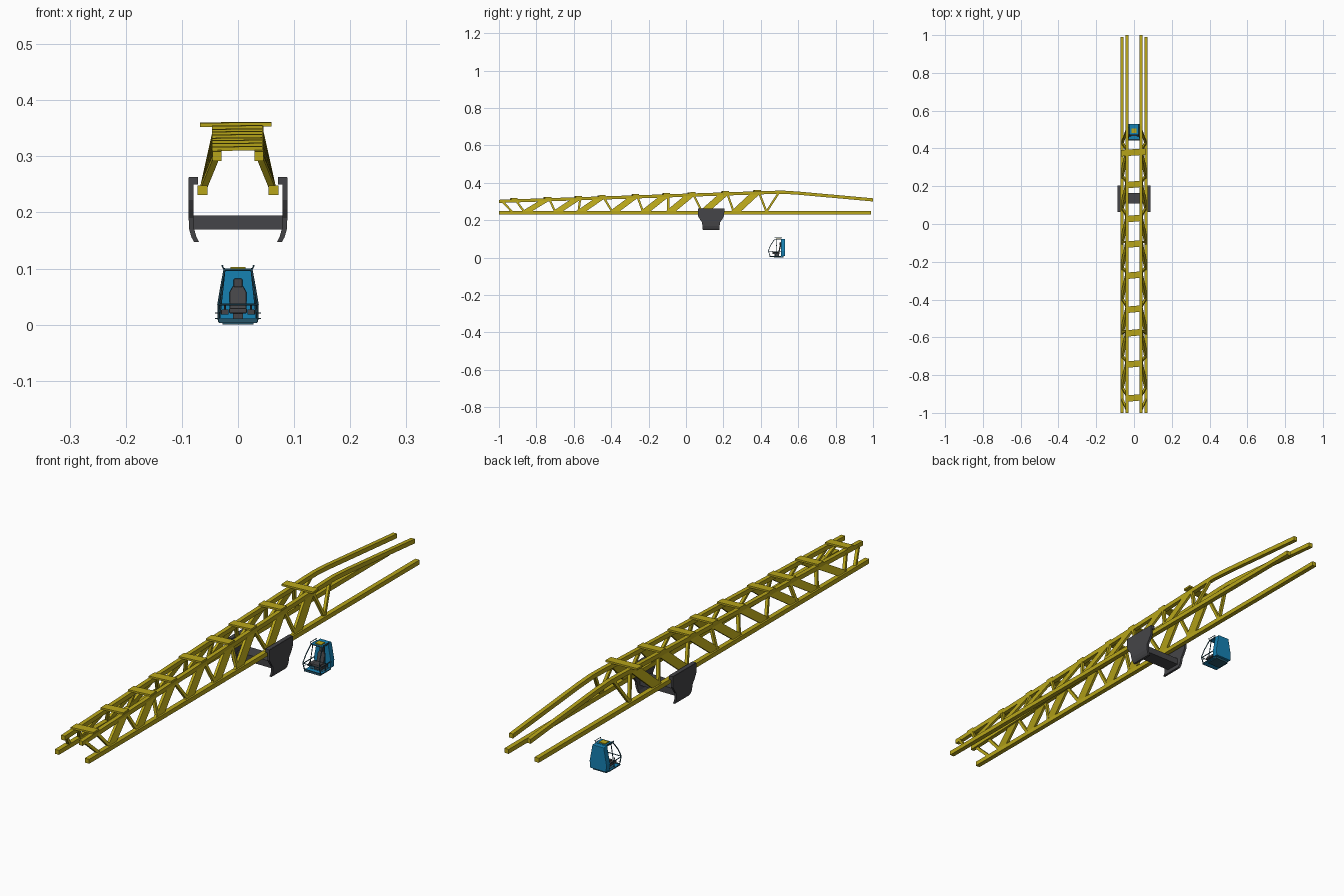
import bpy, bmesh, math
from mathutils import Vector as V

if "Cube" in bpy.data.objects:
    bpy.data.objects.remove(bpy.data.objects["Cube"])


def material(name, rgb):
    m = bpy.data.materials.new(name)
    m.diffuse_color = (*rgb, 1)
    m.use_nodes = True
    m.node_tree.nodes["Principled BSDF"].inputs["Base Color"].default_value = m.diffuse_color
    return m


YELLOW = material("yellow paint", (0.48, 0.38, 0.01))
BLUE = material("blue paint", (0.008, 0.22, 0.45))
DARK = material("dark grey", (0.06, 0.06, 0.065))
TEAL = material("dark teal", (0.02, 0.09, 0.14))


def add_object(name, bm, mat, bevel=0):
    bmesh.ops.recalc_face_normals(bm, faces=bm.faces)
    me = bpy.data.meshes.new(name)
    bm.to_mesh(me)
    bm.free()
    me.materials.append(mat)
    ob = bpy.data.objects.new(name, me)
    bpy.context.collection.objects.link(ob)
    if bevel:
        mod = ob.modifiers.new("bevel", 'BEVEL')
        mod.width, mod.segments = bevel, 2
    return ob


def loft(name, a, b, mat, bevel=0):
    """Solid between two matching polygons."""
    bm = bmesh.new()
    va, vb = [bm.verts.new(p) for p in a], [bm.verts.new(p) for p in b]
    n = len(va)
    bm.faces.new(va)
    bm.faces.new(vb[::-1])
    for i in range(n):
        j = (i + 1) % n
        bm.faces.new((va[i], va[j], vb[j], vb[i]))
    return add_object(name, bm, mat, bevel)


def prism(name, pts, offset, mat, bevel=0):
    pts = [V(p) for p in pts]
    return loft(name, pts, [p + V(offset) for p in pts], mat, bevel)


def box(name, x, y, z, mat, bevel=0):
    pts = [(x[0], y[0], z[0]), (x[1], y[0], z[0]), (x[1], y[1], z[0]), (x[0], y[1], z[0])]
    return prism(name, pts, (0, 0, z[1] - z[0]), mat, bevel)


def beam(name, p, q, w, mat, sides=4):
    p, q = V(p), V(q)
    d = (q - p).normalized()
    u = d.cross(V((1, 0, 0)) if abs(d.x) < 0.8 else V((0, 0, 1))).normalized()
    v = d.cross(u)
    r = w / 2 / math.cos(math.pi / sides)
    ring = [r * (math.cos(a) * u + math.sin(a) * v)
            for a in (math.tau * (i + 0.5) / sides for i in range(sides))]
    return loft(name, [p + o for o in ring], [q + o for o in ring], mat)


def top_z(y):
    return 0.309 + (y + 1) * 0.033


# Boom chords, web plates and struts
stations = [0.38, 0.21, 0.03, -0.105, -0.27, -0.45, -0.575, -0.74, -0.92]
BX, TX, BZ = 0.0635, 0.0375, 0.245
for s, side in ((-1, "left"), (1, "right")):
    box(f"bottom_chord_{side}", (s * BX - 0.009, s * BX + 0.009), (-1, 0.99), (0.231, 0.248), YELLOW)
    line = [(-1, 0.309), (0.46, 0.357), (0.52, 0.358), (0.6, 0.353), (1, 0.317)]
    outline = line + [(y, z - 0.017) for y, z in reversed(line)]
    prism(f"top_chord_{side}", [(s * TX - 0.008, y, z) for y, z in outline], (0.016, 0, 0), YELLOW)

    def strut(i, y0, y1):
        beam(f"thin_strut_{side}_{i}", (s * (BX - 0.002), y0, BZ), (s * TX, y1, top_z(y1) - 0.006), 0.011, YELLOW)

    feet = []
    for i, y in enumerate(stations):
        zt, h = top_z(y) - 0.003, 0.027
        yb = y - 0.115
        if yb > -1:
            feet.append(yb)
            a, b = s * (BX - 0.002), s * TX
            prism(f"web_plate_{side}_{i}", [(a - 0.005, yb - h, BZ), (a - 0.005, yb + h, BZ),
                  (b - 0.005, y + h, zt), (b - 0.005, y - h, zt)], (0.010, 0, 0), YELLOW)
    tops = stations
    for i, y in enumerate(tops):
        strut(i, 0.43 if i == 0 else feet[i - 1] - 0.01, y + 0.01)
    strut("end", 0.43, 0.5)
    strut("tip", -0.93, -0.985)

# Cross plates lying over the top chords
for i, y in enumerate(stations):
    x0, x1 = (-0.068, 0.060) if i == 0 else (-0.046, 0.044)
    z = top_z(y) - 0.001
    prism(f"cross_plate_{i}", [(x0, y - 0.022, z - 0.001), (x1, y - 0.014, z),
          (x1, y + 0.020, z + 0.001), (x0, y + 0.012, z)], (0, 0, 0.007), YELLOW)

# Saddle: tapered side cheeks with curled lower lip, flange and cross beam
for s, side in ((-1, "left"), (1, "right")):
    section = [(0.088, 0.262, 0.071), (0.088, 0.222, 0.070), (0.088, 0.205, 0.060),
               (0.088, 0.190, 0.049), (0.087, 0.170, 0.046), (0.083, 0.156, 0.045), (0.078, 0.147, 0.044)]
    bm = bmesh.new()
    rows = []
    for x, z, w in section:
        rows.append([bm.verts.new((s * (x - t), 0.134 + e * w, z))
                     for t, e in ((0, -1), (0, 1), (0.009, 1), (0.009, -1))])
    for r, q in zip(rows, rows[1:]):
        for i in range(4):
            j = (i + 1) % 4
            bm.faces.new((r[i], r[j], q[j], q[i]))
    bm.faces.new(rows[0])
    bm.faces.new(rows[-1][::-1])
    add_object(f"saddle_cheek_{side}", bm, DARK)
    box(f"saddle_flange_{side}", sorted((s * 0.071, s * 0.087)), (0.063, 0.205), (0.250, 0.263), DARK)
box("saddle_cross_beam", (-0.081, 0.081), (0.108, 0.164), (0.170, 0.195), DARK)

# Cab rear shell, floor and roof
shell = [(-0.034, 0.008), (0.034, 0.008), (0.036, 0.035), (0.024, 0.099), (-0.024, 0.099), (-0.036, 0.035)]
prism("cab_back_shell", [(x, 0.508, z) for x, z in shell], (0, 0.022, 0), BLUE, 0.002)
box("cab_floor", (-0.034, 0.034), (0.450, 0.512), (0.003, 0.008), BLUE)
box("cab_front_sill", (-0.034, 0.034), (0.446, 0.450), (0.003, 0.011), TEAL)
box("cab_roof", (-0.023, 0.023), (0.475, 0.512), (0.096, 0.100), BLUE)
box("roof_hatch", (-0.013, 0.013), (0.482, 0.506), (0.100, 0.103), YELLOW)

# Cab frame bars, lamps and steps
for s, side in ((-1, "left"), (1, "right")):
    frame = [(0.034, 0.508, 0.006), (0.034, 0.450, 0.006), (0.035, 0.440, 0.036), (0.030, 0.452, 0.066),
             (0.024, 0.474, 0.098), (0.024, 0.510, 0.099)]
    for i, (p, q) in enumerate(zip(frame, frame[1:])):
        beam(f"cab_frame_{side}_{i}", (s * p[0], *p[1:]), (s * q[0], *q[1:]), 0.0035, TEAL, 6)
    beam(f"door_rail_{side}", (s * 0.035, 0.442, 0.034), (s * 0.035, 0.510, 0.034), 0.003, TEAL, 6)
    beam(f"door_post_{side}", (s * 0.034, 0.480, 0.006), (s * 0.024, 0.486, 0.098), 0.003, TEAL, 6)
    beam(f"roof_rail_{side}", (s * 0.027, 0.474, 0.105), (s * 0.027, 0.512, 0.105), 0.002, TEAL, 6)
    for y in (0.476, 0.508):
        beam(f"roof_rail_post_{side}", (s * 0.024, y, 0.097), (s * 0.029, y, 0.106), 0.002, TEAL, 6)
    for z in (0.011, 0.021):
        beam(f"side_bar_{side}", (s * 0.032, 0.452, z), (s * 0.041, 0.452, z), 0.0015, TEAL, 6)
    # Consoles beside the seat
    box(f"console_{side}", sorted((s * 0.017, s * 0.030)), (0.462, 0.500), (0.018, 0.027), DARK, 0.001)
    beam(f"lever_{side}", (s * 0.023, 0.466, 0.026), (s * 0.023, 0.463, 0.036), 0.003, DARK, 6)
for z, x, y in ((0.036, 0.035, 0.440), (0.098, 0.024, 0.474)):
    beam("front_cross_bar", (-x, y, z), (x, y, z), 0.003, TEAL, 6)

# Seat
box("seat_base", (-0.009, 0.009), (0.474, 0.498), (0.007, 0.020), DARK)
box("seat_cushion", (-0.016, 0.016), (0.465, 0.500), (0.020, 0.030), DARK, 0.003)
prism("seat_back", [(-0.015, 0.493, 0.028), (0.015, 0.493, 0.028), (0.015, 0.500, 0.058), (0.009, 0.502, 0.069),
      (-0.009, 0.502, 0.069), (-0.015, 0.500, 0.058)], (0, 0.007, 0), DARK, 0.002)
box("headrest", (-0.008, 0.008), (0.501, 0.508), (0.067, 0.082), DARK, 0.002)

# Underside support feet that rest on the base plane
box("cab_mount", (-0.028, 0.028), (0.470, 0.520), (0.0, 0.009), TEAL)
